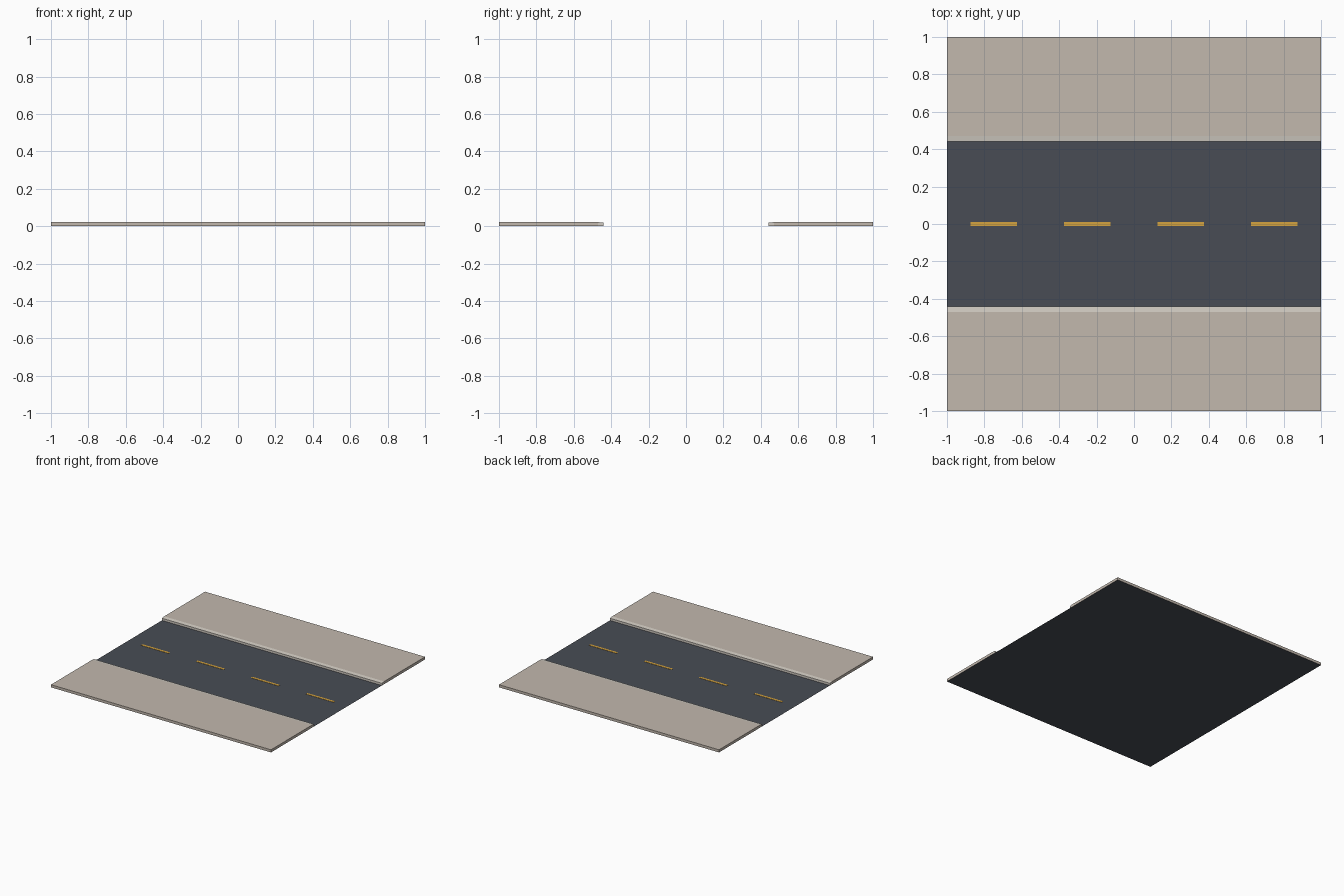
import bpy

if "Cube" in bpy.data.objects:
    bpy.data.objects.remove(bpy.data.objects["Cube"])


def material(name, rgb):
    m = bpy.data.materials.new(name)
    m.diffuse_color = (*rgb, 1)
    m.use_nodes = True
    m.node_tree.nodes["Principled BSDF"].inputs["Base Color"].default_value = m.diffuse_color
    return m


asphalt = material("asphalt", (0.065, 0.073, 0.09))
paving = material("paving", (0.54, 0.48, 0.42))
stone = material("stone", (0.64, 0.60, 0.54))
paint = material("paint", (0.66, 0.37, 0.05))


def make(name, verts, faces, mat):
    me = bpy.data.meshes.new(name)
    me.from_pydata(verts, [], faces)
    me.materials.append(mat)
    ob = bpy.data.objects.new(name, me)
    bpy.context.collection.objects.link(ob)
    return ob


def strip(name, profile, x0, x1, mat):
    """Extrude a (y, z) profile along x, capped at both ends and open underneath."""
    n = len(profile)
    verts = [(x, y, z) for x in (x0, x1) for y, z in profile]
    faces = [(i, i + n, i + n + 1, i + 1) for i in range(n - 1)]
    faces += [tuple(range(n)), tuple(range(2 * n - 1, n - 1, -1))]
    ob = make(name, verts, [f[::-1] for f in faces], mat)
    return ob


def mirrored(ob):
    mod = ob.modifiers.new("other_side", 'MIRROR')
    mod.use_axis = (False, True, False)
    mod.use_mirror_merge = False


# road surface covers the whole tile
make("road", [(-1, -1, 0), (1, -1, 0), (1, 1, 0), (-1, 1, 0)], [(0, 1, 2, 3)], asphalt)

# kerbs with a slightly sloping top, and raised pavements on both sides
TOP = 0.022
mirrored(strip("kerb", [(0.47, 0), (0.47, TOP), (0.44, 0.018), (0.44, 0)], -1, 1, stone))
mirrored(strip("pavement", [(1, 0), (1, TOP), (0.47, TOP), (0.47, 0)], -1, 1, paving))

# dashed centre line
for i in range(4):
    x = -0.75 + 0.5 * i
    strip(f"lane_dash_{i + 1}", [(0.01, 0), (0.01, 0.002), (-0.01, 0.002), (-0.01, 0)],
          x - 0.125, x + 0.125, paint)
